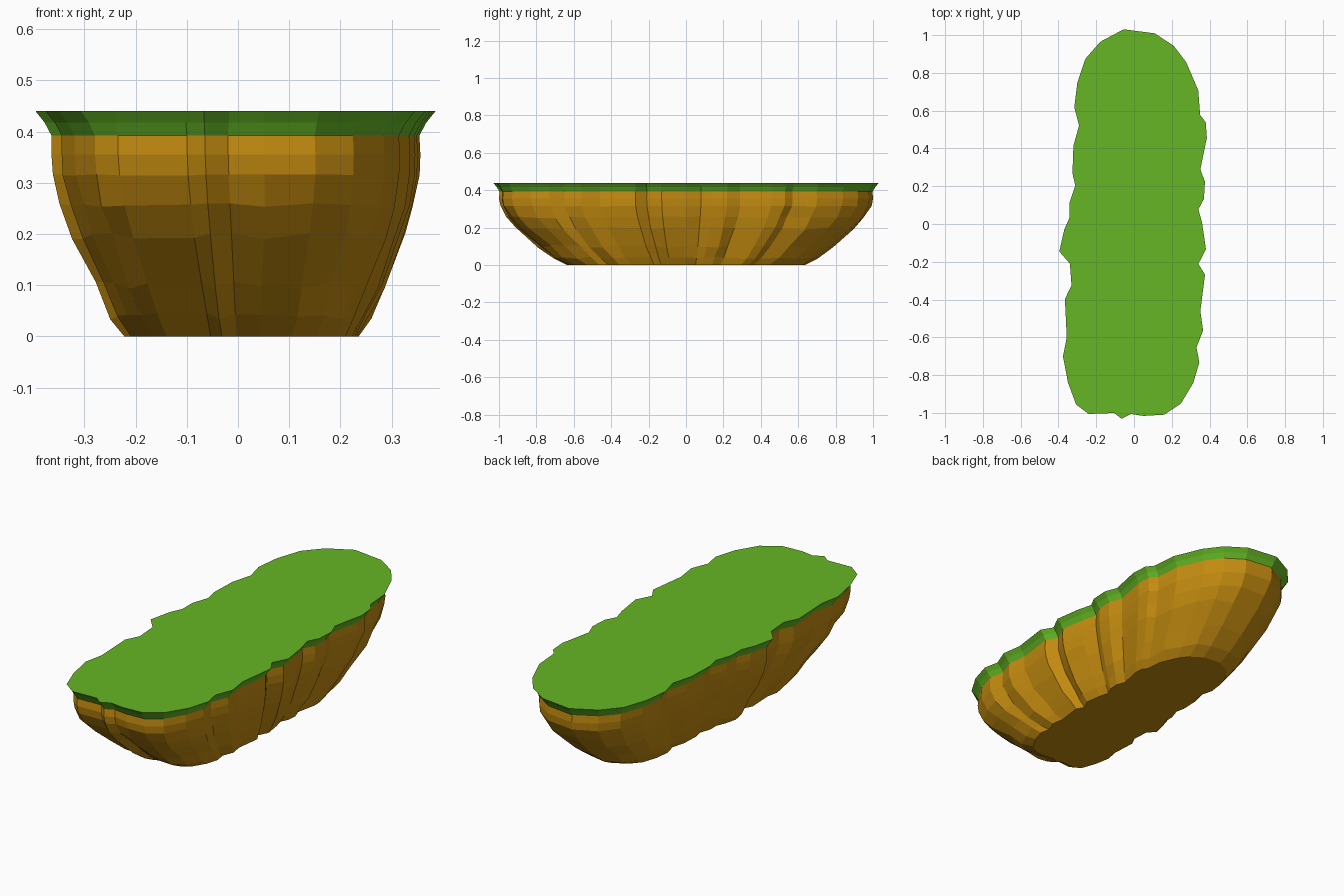
import bpy
import bmesh
import random
from mathutils import Vector

random.seed(4)
if "Cube" in bpy.data.objects:
    bpy.data.objects.remove(bpy.data.objects["Cube"], do_unlink=True)


def make_material(name, colour):
    mat = bpy.data.materials.new(name)
    mat.use_nodes = True
    mat.diffuse_color = colour
    shader = next(n for n in mat.node_tree.nodes if n.type == 'BSDF_PRINCIPLED')
    shader.inputs["Base Color"].default_value = colour
    shader.inputs["Roughness"].default_value = 0.9
    return mat


grass = make_material("grass green", (0.13, 0.47, 0.018, 1))
earth = make_material("earth brown", (0.55, 0.26, 0.005, 1))

# Rim outline, clockwise from the back, with the notches of the rock
right_side = [(-.05, 1), (.1, .98), (.19, .92), (.25, .84), (.31, .7), (.32, .57),
              (.35, .53), (.355, .46), (.32, .29), (.345, .22), (.34, .14),
              (.31, .08), (.33, 0), (.35, -.13), (.31, -.21), (.345, -.27),
              (.32, -.46), (.335, -.56), (.3, -.65), (.315, -.73), (.285, -.83),
              (.225, -.93), (.15, -.98), (.05, -.985), (-.02, -.975)]
left_side = [(-.065, -1), (-.1, -.97), (-.235, -.975), (-.28, -.94), (-.32, -.83),
             (-.345, -.7), (-.325, -.6), (-.335, -.4), (-.3, -.33), (-.31, -.2),
             (-.365, -.14), (-.34, -.04), (-.31, .03), (-.31, .11), (-.28, .2),
             (-.295, .27), (-.29, .41), (-.26, .52), (-.285, .62), (-.27, .74),
             (-.23, .86), (-.16, .94)]
outline = [Vector(p) for p in right_side + left_side]
count = len(outline)


def inset_outline(distance):
    """Move every outline point inwards along its corner normal."""
    result = []
    for i, point in enumerate(outline):
        along = (outline[(i + 1) % count] - outline[i - 1]).normalized()
        result.append(point + Vector((along.y, -along.x)) * distance)
    return result


def add_ring(bm, points, z, rough=0.0):
    """Add one level of the loft, with optional rocky unevenness."""
    ring = []
    for p in points:
        q = p * (1 + random.uniform(-rough, rough))
        ring.append(bm.verts.new((q.x, q.y, z + random.uniform(-rough, rough) * 0.6)))
    return ring


def loft(bm, rings):
    for low, high in zip(rings, rings[1:]):
        for i in range(count):
            j = (i + 1) % count
            bm.faces.new((low[i], low[j], high[j], high[i]))


def finish(bm, name, mat):
    bmesh.ops.recalc_face_normals(bm, faces=bm.faces[:])
    mesh = bpy.data.meshes.new(name)
    bm.to_mesh(mesh)
    bm.free()
    mesh.materials.append(mat)
    obj = bpy.data.objects.new(name, mesh)
    bpy.context.collection.objects.link(obj)
    return obj


RIM_Z = 0.392

# Earth body: height, scale and roughness of each level
levels = [(0, .635, 0), (.04, .705, .012), (.1, .785, .014), (.195, .9, .012),
          (.255, .955, .01), (.315, .994, .003), (.355, 1, 0), (RIM_Z, .997, 0)]
bm = bmesh.new()
rings = []
for z, scale, rough in levels:
    shift = Vector((0.01 * (1 - z / RIM_Z), 0))
    rings.append(add_ring(bm, [p * scale + shift for p in outline], z, rough))
loft(bm, rings)
bm.faces.new(rings[0])
finish(bm, "earth_body", earth)

# Grass cap: rounded edge and flat top
bm = bmesh.new()
rings = [add_ring(bm, [p * 0.997 for p in outline], RIM_Z),
         add_ring(bm, inset_outline(-0.013), 0.418),
         add_ring(bm, inset_outline(-0.031), 0.44)]
loft(bm, rings)
bm.faces.new(rings[-1])
finish(bm, "grass_cap", grass)
